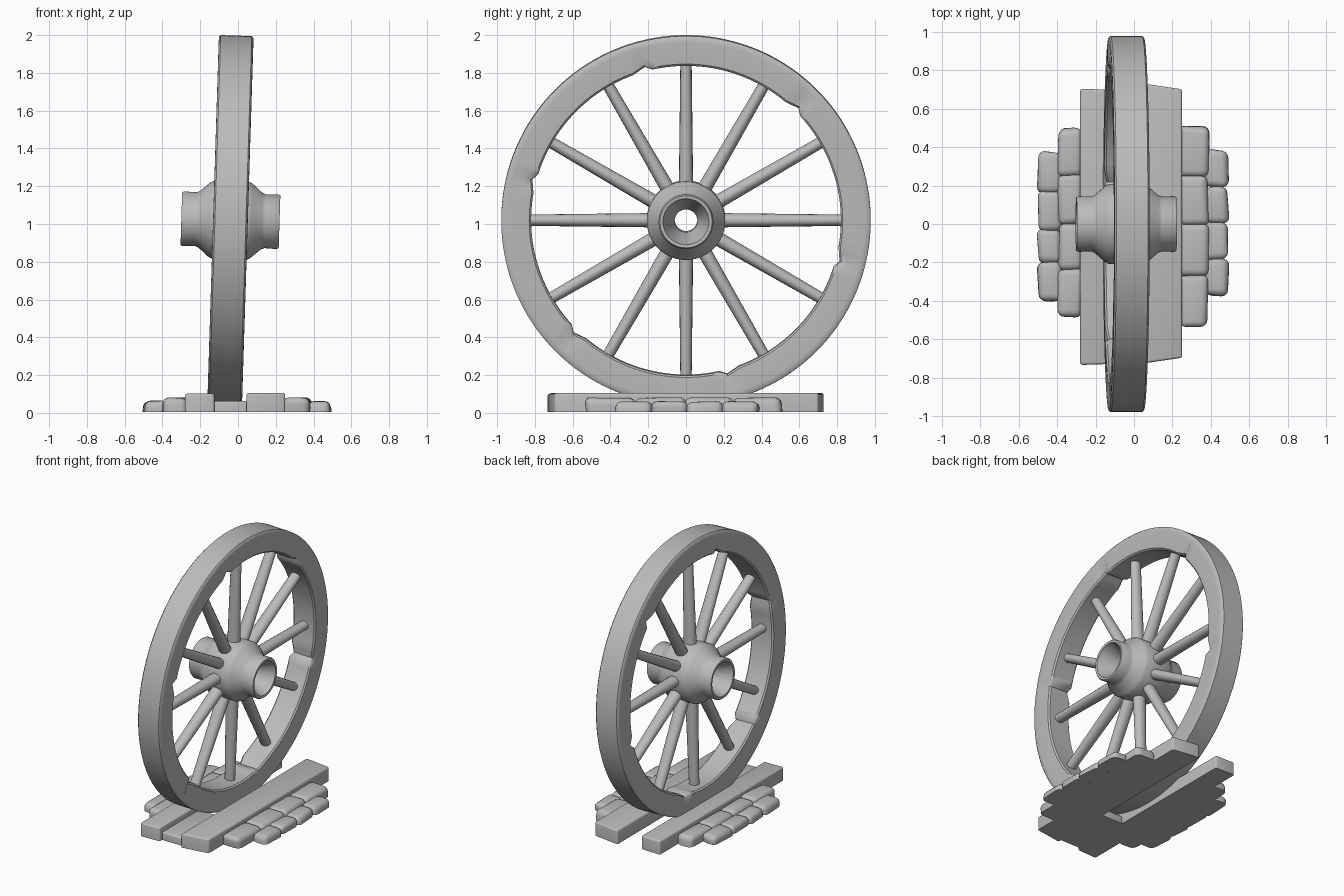
import bpy, bmesh, math, random
from mathutils import Matrix, Vector

if "Cube" in bpy.data.objects:
    bpy.data.objects.remove(bpy.data.objects["Cube"])
random.seed(4)

grey = bpy.data.materials.new("plain_grey")
grey.use_nodes = True
colour = (0.5, 0.5, 0.5, 1)
grey.diffuse_color = colour
grey.node_tree.nodes["Principled BSDF"].inputs["Base Color"].default_value = colour

# The wheel leans slightly towards +x
LEAN = Matrix.Translation((-0.04, 0, 1.02)) @ Matrix.Rotation(math.radians(1.8), 4, 'Y')


def finish(name, bm, matrix=None, angle=40):
    bmesh.ops.recalc_face_normals(bm, faces=bm.faces)
    if matrix:
        bm.transform(matrix)
    mesh = bpy.data.meshes.new(name)
    bm.to_mesh(mesh)
    bm.free()
    mesh.materials.append(grey)
    obj = bpy.data.objects.new(name, mesh)
    bpy.context.collection.objects.link(obj)
    bpy.ops.object.select_all(action='DESELECT')
    obj.select_set(True)
    bpy.context.view_layer.objects.active = obj
    bpy.ops.object.shade_smooth_by_angle(angle=math.radians(angle))
    return obj


def sweep(profile, steps, adjust=None):
    """Turn a closed (x, radius) profile around the x axis."""
    bm = bmesh.new()
    rings = []
    for i in range(steps):
        a = 2 * math.pi * i / steps
        ring = []
        for x, r in profile:
            if adjust:
                x, r = adjust(i, x, r)
            ring.append(bm.verts.new((x, r * math.cos(a), r * math.sin(a))))
        rings.append(ring)
    n = len(profile)
    for i in range(steps):
        p, q = rings[i], rings[(i + 1) % steps]
        for j in range(n):
            k = (j + 1) % n
            bm.faces.new((p[j], p[k], q[k], q[j]))
    return bm


# Rim, with a small notch at each of the six joints
STEPS = 144
JOINT = STEPS // 6


def notch(i, x, r):
    phase = (i + 6) % JOINT
    if r < 0.87 and phase < 2:
        depth = (0.022, 0.01)[phase]
        return x - math.copysign(depth * 0.6, x), r + depth
    return x, r


half = [(0.08, 0.82), (0.09, 0.83), (0.092, 0.865), (0.092, 0.945),
        (0.091, 0.968), (0.082, 0.978)]
rim = half + [(-x, r) for x, r in reversed(half)]
finish("wheel_rim", sweep(rim, STEPS, notch), LEAN)

# Hub with flared bore
outer = [(0, 0.208), (0.09, 0.208), (0.11, 0.198), (0.165, 0.15), (0.185, 0.142),
         (0.25, 0.145), (0.26, 0.138), (0.258, 0.122), (0.235, 0.115), (0.13, 0.066),
         (0.1, 0.06)]
hub = outer + [(-x, r) for x, r in reversed(outer[1:])]
finish("hub", sweep(hub, 48), LEAN)

# Spokes
for n in range(12):
    bm = bmesh.new()
    bmesh.ops.create_cone(bm, segments=16, radius1=0.043, radius2=0.034, depth=0.67,
                          cap_ends=True)
    shape = (Matrix.Rotation(math.radians(30 * n), 4, 'X')
             @ Matrix.Translation((0, 0, 0.505)) @ Matrix.Diagonal((1.08, 0.88, 1, 1)))
    finish("spoke", bm, LEAN @ shape)


def slab(name, x0, x1, y0, y1, top, round_by, slant=0.0, jitter=0.0, segments=3):
    """Rounded block on the ground; slant shifts the ends along y."""
    bm = bmesh.new()
    bmesh.ops.create_cube(bm, size=1)
    for v in bm.verts:
        u, w, h = v.co
        v.co = ((x0 + x1) / 2 + u * (x1 - x0), (y0 + y1) / 2 + w * (y1 - y0),
                0.004 + (h + 0.5) * (top - 0.004))
        v.co.y -= slant * u * (1 if w > 0 else -1)
        v.co += Vector((random.uniform(-jitter, jitter), random.uniform(-jitter, jitter), 0))
        if h > 0:
            v.co.z += random.uniform(-jitter, jitter) * 0.6
    edges = [e for e in bm.edges if max(v.co.z for v in e.verts) > 0.02]
    bmesh.ops.bevel(bm, geom=edges, offset=round_by, segments=segments, profile=0.5,
                    affect='EDGES', clamp_overlap=True)
    return finish(name, bm, angle=60)


# Planks either side of the wheel, and a low board behind its front edge
slab("plank_right", -0.28, -0.125, -0.73, 0.70, 0.102, 0.012, 0.005)
slab("plank_left", 0.045, 0.25, -0.71, 0.715, 0.105, 0.012, 0.03)
slab("middle_board", -0.13, 0.05, -0.70, -0.27, 0.062, 0.012)

# Rounded stones: (x start, x end, top, row boundaries along y)
rows = [
    (-0.395, -0.265, 0.08, (-0.48, -0.24, 0.0, 0.25, 0.49)),
    (-0.50, -0.375, 0.062, (-0.40, -0.20, -0.035, 0.165, 0.37)),
    (0.235, 0.385, 0.08, (-0.53, -0.27, 0.0, 0.25, 0.50)),
    (0.365, 0.49, 0.06, (-0.37, -0.185, 0.01, 0.195, 0.38)),
]
for x0, x1, top, cuts in rows:
    for y0, y1 in zip(cuts, cuts[1:]):
        slab("base_stone", x0, x1, y0 - 0.004, y1 + 0.004, top, 0.035, jitter=0.008, segments=4)
